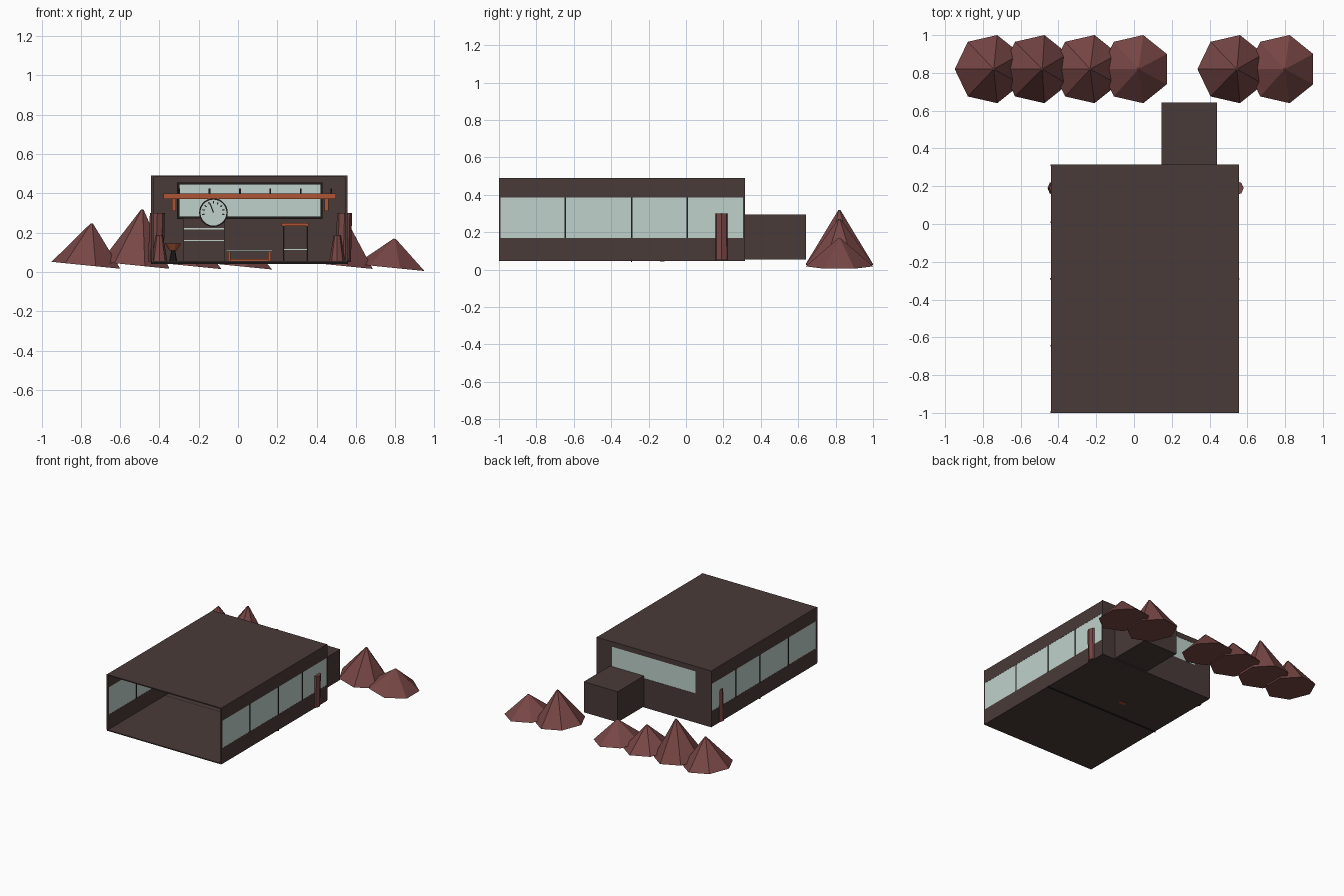
import bpy, bmesh, math
from mathutils import Matrix, Vector

if "Cube" in bpy.data.objects:
    bpy.data.objects.remove(bpy.data.objects["Cube"], do_unlink=True)


def material(name, r, g, b):
    m = bpy.data.materials.new(name)
    m.use_nodes = True
    m.diffuse_color = (r, g, b, 1)
    m.node_tree.nodes["Principled BSDF"].inputs["Base Color"].default_value = (r, g, b, 1)
    return m


WALL = material("dark brown", 0.068, 0.043, 0.041)
RED = material("dull red", 0.185, 0.062, 0.060)
GLASS = material("pale glass", 0.52, 0.64, 0.60)
ORANGE = material("burnt orange", 0.42, 0.09, 0.035)
BLACK = material("near black", 0.015, 0.012, 0.012)


def finish(name, bm, mat):
    mesh = bpy.data.meshes.new(name)
    bm.to_mesh(mesh)
    bm.free()
    mesh.materials.append(mat)
    ob = bpy.data.objects.new(name, mesh)
    bpy.context.collection.objects.link(ob)
    return ob


def box(name, x, y, z, mat):
    """Box from (low, high) pairs on each axis."""
    bm = bmesh.new()
    size = Matrix.Diagonal((x[1] - x[0], y[1] - y[0], z[1] - z[0], 1))
    centre = Vector((sum(x), sum(y), sum(z))) / 2
    bmesh.ops.create_cube(bm, size=1, matrix=Matrix.Translation(centre) @ size)
    return finish(name, bm, mat)


def cone(name, base, r1, r2, h, mat, tilt=0.0, sides=7, axis="Y"):
    """Cone standing on its base centre, tilted about one axis."""
    bm = bmesh.new()
    m = (Matrix.Translation(base) @ Matrix.Rotation(tilt, 4, axis)
         @ Matrix.Translation((0, 0, h / 2)) @ Matrix.Rotation(math.pi / 2, 4, "Z"))
    bmesh.ops.create_cone(bm, cap_ends=True, segments=sides, radius1=r1,
                          radius2=r2, depth=h, matrix=m)
    return finish(name, bm, mat)


L, R, F, B = -0.44, 0.555, -1.0, 0.315     # room bounds
BOTTOM, TOP, T = 0.055, 0.49, 0.008

# Floor, roof and floor joint
box("floor", (L, R), (F, B), (BOTTOM - T, BOTTOM), WALL)
box("roof", (L, R), (F, B), (TOP - T, TOP), WALL)
box("floor_joint", (L - 0.004, R + 0.004), (-0.294, -0.288), (0.04, BOTTOM), BLACK)

# Side walls with a long strip of glass
for side, x in (("right", (L, L + T)), ("left", (R - T, R))):
    wide = (x[0] - 0.002, x[1] + 0.002)
    box(side + "_wall_lower", x, (F, B), (BOTTOM, 0.17), WALL)
    box(side + "_wall_upper", x, (F, B), (0.385, TOP), WALL)
    box(side + "_glass", (x[0] + 0.001, x[1] - 0.001), (F, B), (0.17, 0.385), GLASS)
    for y in (-0.645, -0.291, 0.008):
        box(side + "_mullion", wide, (y - 0.004, y + 0.004), (0.17, 0.385), BLACK)
    for y in (F + 0.003, B - 0.005):
        box(side + "_corner_post", wide, (y - 0.004, y + 0.006), (BOTTOM, TOP), WALL)

# Back wall around a wide window
back = (B - T, B)
WL, WR, WB, WT = -0.305, 0.425, 0.275, 0.45
box("back_wall_lower", (L, R), back, (BOTTOM, WB), WALL)
box("back_wall_upper", (L, R), back, (WT, TOP), WALL)
box("back_wall_right", (L, WL), back, (WB, WT), WALL)
box("back_wall_left", (WR, R), back, (WB, WT), WALL)
box("back_glass", (WL, WR), (B - T + 0.002, B - 0.002), (WB, WT), GLASS)
frame = (B - 0.02, B - T)
for z in (WB, WT):
    box("window_rail", (WL - 0.006, WR + 0.006), frame, (z - 0.006, z + 0.006), BLACK)
for x in (WL, WR):
    box("window_stile", (x - 0.006, x + 0.006), frame, (WB, WT), BLACK)

# Annex behind the room
box("annex", (0.145, 0.44), (B, 0.642), (BOTTOM, 0.295), WALL)

# Tilted mounds behind: base centre x, base z, height
for x, z, h in ((-0.765, 0.033, 0.215), (-0.515, 0.033, 0.287), (-0.25, 0.031, 0.175),
                (0.008, 0.029, 0.15), (0.52, 0.032, 0.24), (0.783, 0.0215, 0.148)):
    cone("mound", (x, 0.82, z), 0.185, 0.006, h, RED, 0.1)

# Columns passing through the side walls, with flared feet inside
for x, lean, foot in ((-0.418, 0.03, -0.40), (0.535, 0.03, 0.505)):
    cone("column", (x, 0.19, 0.052), 0.04, 0.038, 0.248, RED, lean, 8)
    cone("column_foot", (foot, 0.15, BOTTOM), 0.04, 0.018, 0.13, RED, 0, 8)

# Hanging beam with brackets and hooks
box("beam", (-0.38, 0.5), (0.19, 0.22), (0.37, 0.4), ORANGE)
for x in (-0.325, 0.45):
    box("beam_bracket", (x - 0.01, x + 0.01), (0.2, 0.29), (0.31, 0.37), ORANGE)
for i in range(6):
    x = -0.3 + i * 0.155
    box("beam_hook", (x - 0.004, x + 0.004), (0.2, 0.21), (0.4, 0.425), BLACK)

# Cabinet with pale shelf lines
box("cabinet", (-0.28, -0.065), (0.2, 0.3), (BOTTOM, 0.275), WALL)
for z in (0.16, 0.22):
    box("cabinet_line", (-0.275, -0.07), (0.196, 0.2), (z - 0.003, z + 0.003), GLASS)

# Round dial with ticks and needle
DIAL = Vector((-0.125, 0.18, 0.302))
cone("dial_rim", DIAL, 0.073, 0.073, 0.012, BLACK, math.pi / 2, 28, "X")
cone("dial_face", DIAL - Vector((0, 0.001, 0)), 0.066, 0.066, 0.012, GLASS, math.pi / 2, 28, "X")


def dial_mark(name, angle, r0, r1):
    ob = box(name, (-0.003, 0.003), (-0.016, -0.013), (r0, r1), BLACK)
    ob.matrix_world = Matrix.Translation(DIAL) @ Matrix.Rotation(angle, 4, "Y")


for i in range(9):
    dial_mark("dial_tick", math.radians(-100 + 25 * i), 0.046, 0.058)
dial_mark("dial_needle", -0.35, 0, 0.05)

# Hearth with orange mantel
box("hearth", (0.232, 0.352), (0.26, B - T), (BOTTOM, 0.235), WALL)
box("mantel", (0.222, 0.36), (0.25, B - T), (0.235, 0.248), ORANGE)
box("hearth_line", (0.235, 0.35), (0.256, 0.26), (0.112, 0.118), GLASS)
for x in (0.232, 0.352):
    box("hearth_edge", (x - 0.004, x + 0.004), (0.256, 0.262), (BOTTOM, 0.235), BLACK)

# Low table with a glass top
box("table_top", (-0.06, 0.175), (-0.19, -0.06), (0.105, 0.112), GLASS)
for x in (-0.045, 0.16):
    for y in (-0.17, -0.08):
        box("table_leg", (x - 0.007, x + 0.007), (y - 0.007, y + 0.007), (BOTTOM, 0.105), ORANGE)
box("table_stretcher", (-0.045, 0.16), (-0.13, -0.12), (0.056, 0.066), ORANGE)
box("table_pad", (-0.03, 0.03), (-0.14, -0.115), (0.044, BOTTOM), ORANGE)

# Small bowl stand
cone("bowl", (-0.33, 0.1, 0.11), 0.018, 0.042, 0.035, ORANGE, 0, 10)
cone("bowl_stand", (-0.33, 0.1, BOTTOM), 0.02, 0.01, 0.055, BLACK, 0, 8)
